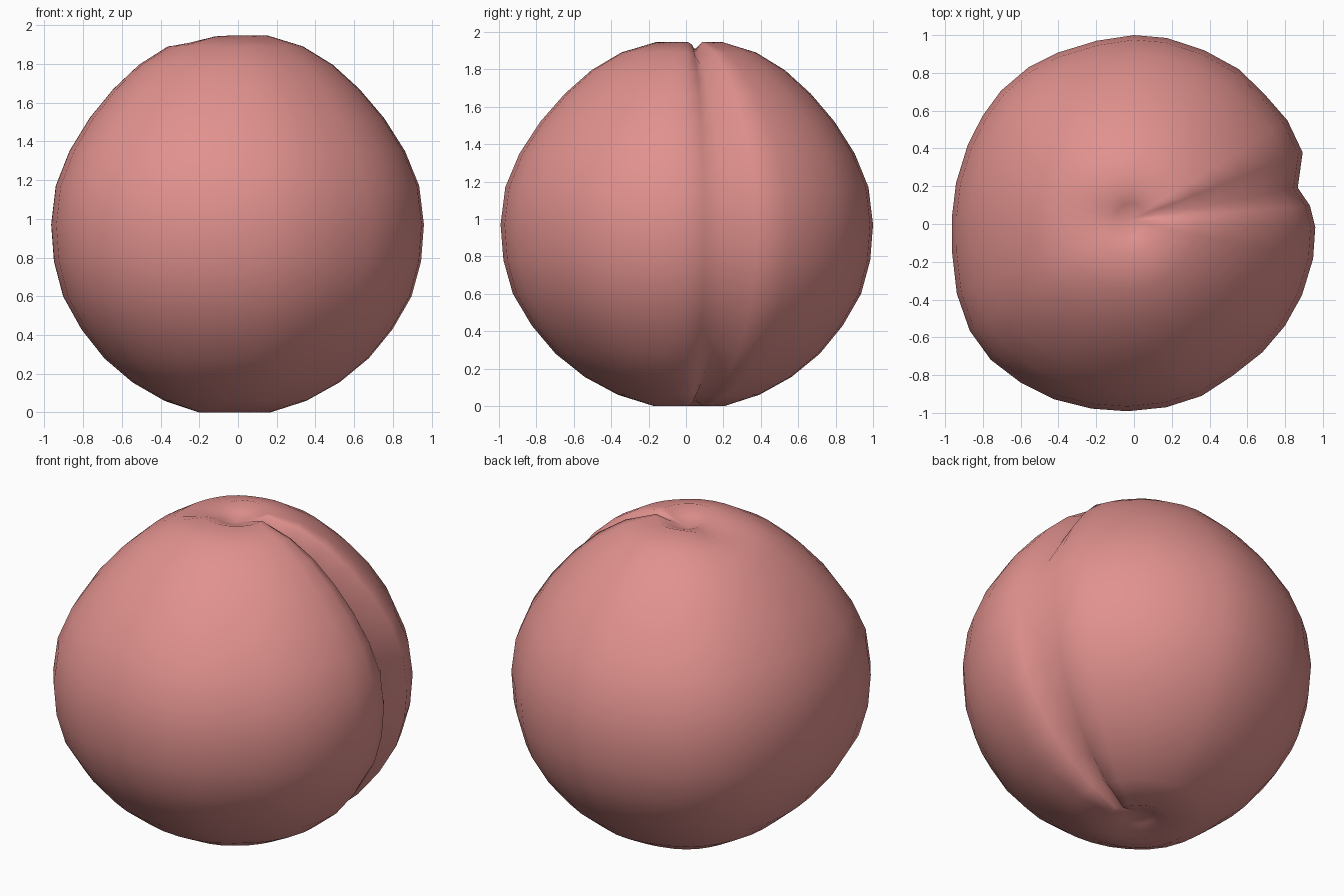
import bpy, bmesh, math
from mathutils import Vector

if "Cube" in bpy.data.objects:
    bpy.data.objects.remove(bpy.data.objects["Cube"])

# Profile from bottom to top: (radius, height)
PROFILE = [(.09, .04), (.19, 0), (.38, .06), (.555, .155), (.71, .28), (.835, .43), (.935, .6),
           (.985, .78), (1, .97), (.975, 1.17), (.9, 1.35), (.79, 1.52), (.66, 1.67),
           (.52, 1.795), (.362, 1.89), (.18, 1.945), (.09, 1.91)]
# Cross-section: (angle in degrees, radius, groove depth)
SECTION = [(-1, .96, 0), (6, .958, .022), (12.5, .963, .075), (23, .97, 0), (34, .98, 0),
           (45, .975, 0), (56, .99, 0), (68, .992, 0), (80, 1, 0), (90, 1, 0), (101.5, .99, 0),
           (114, .993, 0), (124, 1, 0), (135, .997, 0), (144.5, .985, 0), (154.5, .975, 0),
           (167, .967, 0), (178, .965, 0), (189, .975, 0), (201.5, 1.008, 0), (213, 1.037, 0),
           (223.5, 1.045, 0), (234.5, 1.032, 0), (245.5, 1.02, 0), (257, 1.003, 0), (268, .992, 0),
           (280, .985, 0), (291.5, .978, 0), (303, .958, 0), (315, .961, 0), (326, .964, 0),
           (337, .966, 0), (349, .966, 0)]

bm = bmesh.new()
rings = []
for i, (r, z) in enumerate(PROFILE):
    # outward normal of the profile, used to sink the groove
    a, b = PROFILE[max(i - 1, 1)], PROFILE[min(i + 1, len(PROFILE) - 2)]
    n = Vector((b[1] - a[1], a[0] - b[0])).normalized()
    ring = []
    for deg, rad, depth in SECTION:
        t = math.radians(deg)
        d = depth * min(1, r / .25)
        rr, zz = r * rad - n.x * d, z - n.y * d
        # the stem dimple runs out towards -x
        if i == len(PROFILE) - 2:
            zz -= .045 * max(0, -math.cos(t)) ** 4
        s = 1 - r
        ring.append(bm.verts.new((rr * math.cos(t) - .02 * s, rr * math.sin(t) + .02 * s, zz)))
    rings.append(ring)

# Skin and the two dimple centres
N = len(SECTION)
for lo, hi in zip(rings, rings[1:]):
    for k in range(N):
        m = (k + 1) % N
        bm.faces.new((lo[k], lo[m], hi[m], hi[k]))
bottom = bm.verts.new((-.02, .02, .055))
top = bm.verts.new((-.03, .02, 1.88))
for k in range(N):
    m = (k + 1) % N
    bm.faces.new((rings[0][m], rings[0][k], bottom))
    bm.faces.new((rings[-1][k], rings[-1][m], top))
for f in bm.faces:
    f.smooth = True

mesh = bpy.data.meshes.new("fruit")
bm.to_mesh(mesh)
bm.free()
fruit = bpy.data.objects.new("fruit", mesh)
bpy.context.collection.objects.link(fruit)
mat = bpy.data.materials.new("peach pink")
mat.diffuse_color = (.75, .285, .27, 1)
mat.use_nodes = True
mat.node_tree.nodes["Principled BSDF"].inputs["Base Color"].default_value = mat.diffuse_color
mesh.materials.append(mat)
